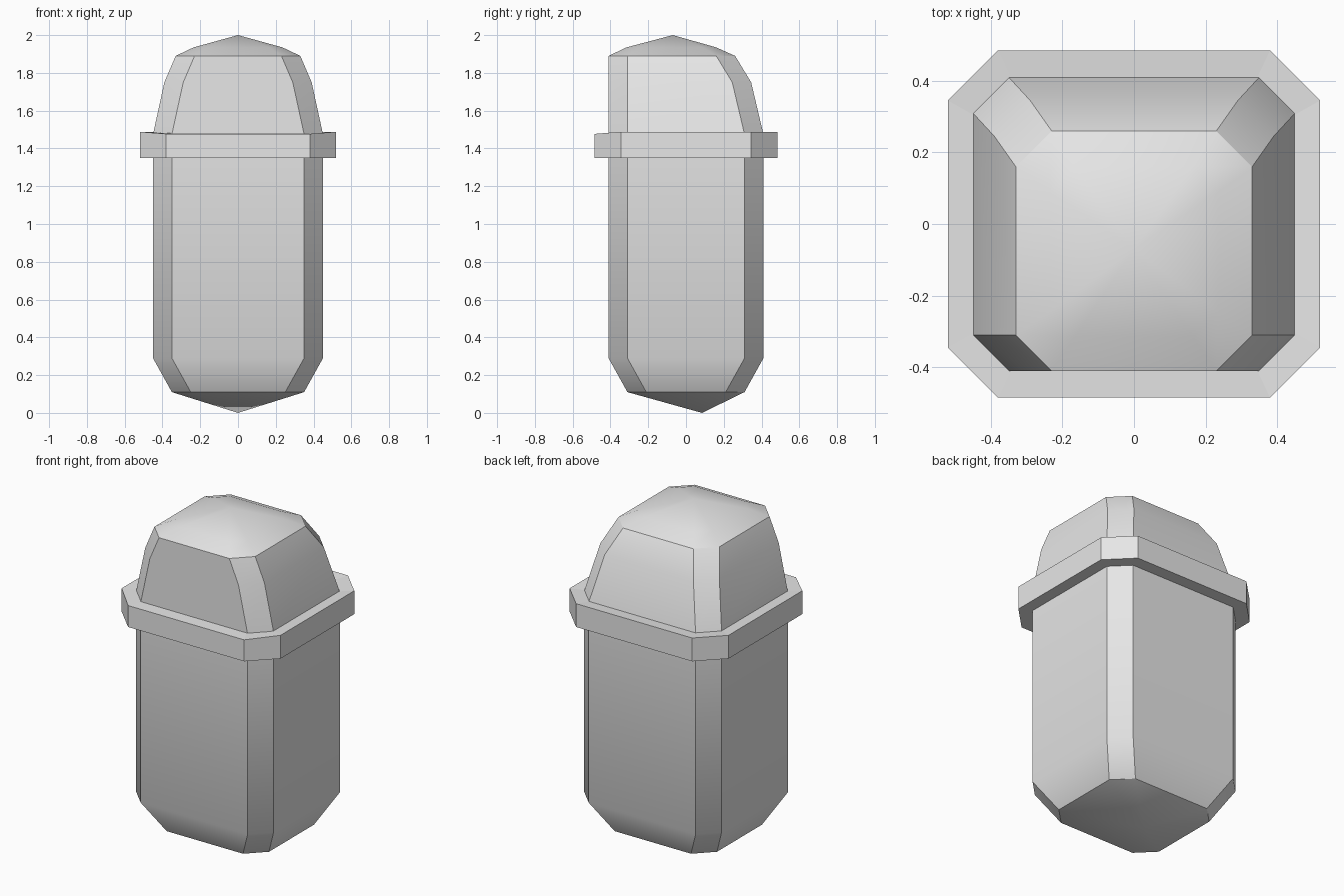
import bpy
import bmesh

cube = bpy.data.objects.get("Cube")
if cube:
    bpy.data.objects.remove(cube, do_unlink=True)

grey = bpy.data.materials.new("plain grey")
grey.use_nodes = True
colour = (0.8, 0.8, 0.8, 1)
grey.diffuse_color = colour
grey.node_tree.nodes["Principled BSDF"].inputs["Base Color"].default_value = colour


def octagon(half_x, front, back, cut, z):
    """Rectangle with cut corners, counter-clockwise from the front."""
    a, b = half_x, half_x - cut
    return [(-b, front, z), (b, front, z), (a, front + cut, z), (a, back - cut, z),
            (b, back, z), (-b, back, z), (-a, back - cut, z), (-a, front + cut, z)]


def loft(name, rings, sharp_rings=(), soft_spans=(), tip=None, closed=False):
    """Skin a stack of octagons; optional point at the end, or a closed loop."""
    bm = bmesh.new()
    rows = [[bm.verts.new(p) for p in ring] for ring in rings]
    pairs = list(zip(rows, rows[1:]))
    if closed:
        pairs.append((rows[-1], rows[0]))
    for low, high in pairs:
        for i in range(8):
            j = (i + 1) % 8
            bm.faces.new((low[i], low[j], high[j], high[i]))
    if tip:
        point = bm.verts.new(tip)
        for i in range(8):
            bm.faces.new((rows[-1][i], rows[-1][(i + 1) % 8], point))
    # Creases run round the chosen rings and up the corners
    for k in sharp_rings:
        for i in range(8):
            bm.edges.get((rows[k][i], rows[k][(i + 1) % 8])).smooth = False
    for k, (low, high) in enumerate(pairs):
        if k not in soft_spans:
            for i in range(8):
                bm.edges.get((low[i], high[i])).smooth = False
    for face in bm.faces:
        face.smooth = True
    bmesh.ops.recalc_face_normals(bm, faces=bm.faces)
    mesh = bpy.data.meshes.new(name)
    bm.to_mesh(mesh)
    bm.free()
    mesh.materials.append(grey)
    obj = bpy.data.objects.new(name, mesh)
    bpy.context.collection.objects.link(obj)
    return obj


# Tall body, tapering to a shallow point underneath
loft("body", [octagon(0.45, -0.41, 0.41, 0.1, 1.475),
              octagon(0.45, -0.41, 0.41, 0.1, 0.29),
              octagon(0.35, -0.31, 0.31, 0.1, 0.11)],
     sharp_rings=(2,), tip=(0, 0.085, 0))

# Lid with an upright front, sloping sides and a low domed top
loft("lid", [octagon(0.45, -0.41, 0.41, 0.1, 1.475),
             octagon(0.39, -0.41, 0.345, 0.1, 1.75),
             octagon(0.33, -0.41, 0.26, 0.1, 1.89),
             octagon(0.235, -0.315, 0.16, 0.07, 1.935)],
     sharp_rings=(2,), soft_spans=(2,), tip=(0, -0.07, 2.0))

# Collar band round the joint, its front top edge a touch lower
band_top = octagon(0.52, -0.485, 0.485, 0.14, 1.488)
for i in (0, 1):
    band_top[i] = (band_top[i][0], band_top[i][1], 1.477)
loft("collar_band", [octagon(0.52, -0.485, 0.485, 0.14, 1.35),
                     band_top,
                     octagon(0.44, -0.4, 0.4, 0.1, 1.48),
                     octagon(0.44, -0.4, 0.4, 0.1, 1.35)],
     sharp_rings=range(4), closed=True)
